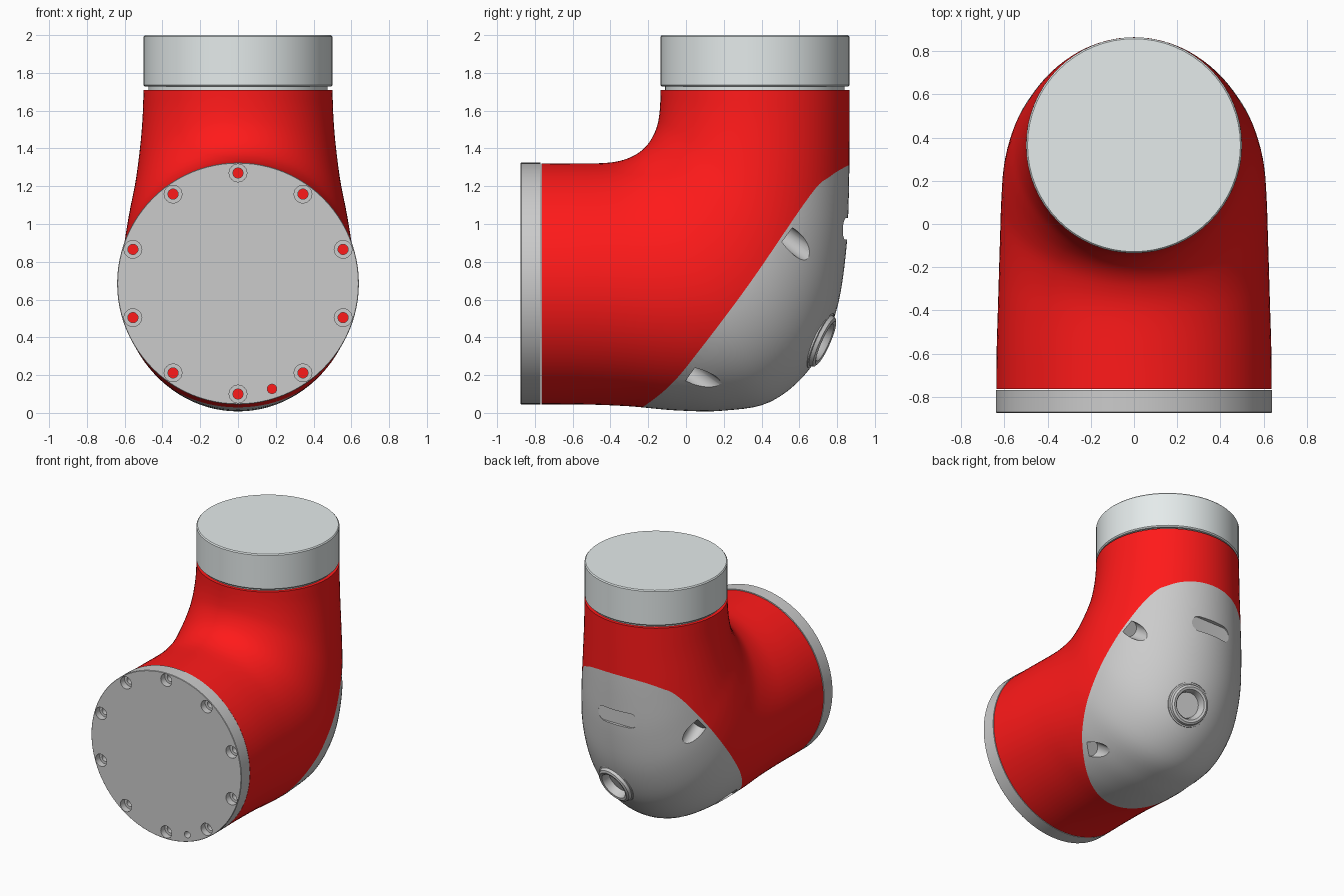
import bpy, bmesh
from math import sin, cos, pi, tau
from mathutils import Vector
from mathutils.bvhtree import BVHTree

if "Cube" in bpy.data.objects:
    bpy.data.objects.remove(bpy.data.objects["Cube"])


def material(name, rgb):
    m = bpy.data.materials.new(name)
    m.diffuse_color = (*rgb, 1)
    m.use_nodes = True
    m.node_tree.nodes["Principled BSDF"].inputs["Base Color"].default_value = m.diffuse_color
    return m


def finish(name, bm, mat=None):
    bmesh.ops.remove_doubles(bm, verts=bm.verts, dist=1e-5)
    bmesh.ops.recalc_face_normals(bm, faces=bm.faces)
    me = bpy.data.meshes.new(name)
    bm.to_mesh(me)
    bm.free()
    ob = bpy.data.objects.new(name, me)
    bpy.context.collection.objects.link(ob)
    if mat:
        me.materials.append(mat)
    return ob


def bridge(bm, rings, caps=True):
    n = len(rings[0])
    for a, b in zip(rings, rings[1:]):
        for i in range(n):
            bm.faces.new((a[i], a[(i + 1) % n], b[(i + 1) % n], b[i]))
    if caps:
        bm.faces.new(rings[0])
        bm.faces.new(rings[-1])


def lathe(name, profile, loc, axis, mat=None, seg=64):
    """Closed solid turned from (radius, height) pairs around an axis."""
    q = Vector(axis).to_track_quat('Z', 'Y')
    bm = bmesh.new()
    rings = [[bm.verts.new(Vector(loc) + q @ Vector((r * cos(tau * i / seg), r * sin(tau * i / seg), h)))
              for i in range(seg)] for r, h in profile]
    bridge(bm, rings)
    return finish(name, bm, mat)


def prism(name, pts, offset):
    bm = bmesh.new()
    a = [bm.verts.new(p) for p in pts]
    b = [bm.verts.new(Vector(p) + Vector(offset)) for p in pts]
    bridge(bm, [a, b])
    return finish(name, bm)


def spline(pts, sub):
    """Catmull-Rom through tuples of any length."""
    P = [Vector(p) for p in pts]
    P = [2 * P[0] - P[1]] + P + [2 * P[-1] - P[-2]]
    out = []
    for i in range(1, len(P) - 2):
        a, b, c, d = P[i - 1:i + 3]
        for k in range(sub):
            t = k / sub
            out.append(0.5 * (2 * b + (c - a) * t + (2 * a - 5 * b + 4 * c - d) * t * t
                              + (3 * b - a - 3 * c + d) * t ** 3))
    return out + [P[-2]]


def cut(ob, cutter, op='DIFFERENCE', keep=False):
    cutter.hide_render = True
    m = ob.modifiers.new('cut', 'BOOLEAN')
    m.operation, m.solver, m.object = op, 'EXACT', cutter
    bpy.context.view_layer.objects.active = ob
    bpy.ops.object.modifier_apply(modifier=m.name)
    if not keep:
        bpy.data.objects.remove(cutter)


red = material('red_paint', (1.0, 0.01, 0.01))
pale = material('pale_metal', (0.78, 0.83, 0.83))

# Elbow stations: inner (y, z), outer (y, z), half width
stations = [
    (-.765, 1.32, -.765, .045, .638), (-.60, 1.32, -.55, .045, .636),
    (-.45, 1.322, -.30, .035, .63), (-.36, 1.332, -.05, .013, .625),
    (-.29, 1.355, .20, .012, .62), (-.24, 1.385, .45, .06, .615),
    (-.20, 1.425, .66, .24, .605), (-.17, 1.475, .79, .52, .58),
    (-.15, 1.53, .845, .83, .547), (-.14, 1.59, .862, 1.15, .522),
    (-.136, 1.65, .865, 1.45, .506), (-.135, 1.71, .865, 1.71, .5)]


def elbow(name, mat=None):
    bm = bmesh.new()
    rings = []
    for iy, iz, oy, oz, w in spline(stations, 5):
        a, b = Vector((0, iy, iz)), Vector((0, oy, oz))
        c, v = (a + b) / 2, (a - b) / 2
        rings.append([bm.verts.new(c + v * cos(tau * i / 96) + Vector((w * sin(tau * i / 96), 0, 0)))
                      for i in range(96)])
    bridge(bm, rings)
    bmesh.ops.recalc_face_normals(bm, faces=bm.faces)
    tree = BVHTree.FromBMesh(bm)
    return finish(name, bm, mat), tree


body, surface = elbow('elbow_housing', red)
cover, _ = elbow('rear_cover')

# Split the elbow along the S-shaped seam
seam = spline([(-.4, -.08), (-.235, .026), (-.08, .15), (.07, .33), (.34, .69),
               (.656, 1.15), (.76, 1.25), (.87, 1.315), (1.0, 1.36)], 6)
outline = [(-1, p[0], p[1]) for p in seam] + [(-1, 1.0, -.3), (-1, -.4, -.3)]
splitter = prism('seam_cutter', outline, (2, 0, 0))
cut(body, splitter, keep=True)
cut(cover, splitter, 'INTERSECT')

# Screw pockets on both sides of the cover
axis = Vector((0, .81, -.586))
for y, z in ((.53, .935), (.03, .215)):
    x = surface.ray_cast(Vector((2, y, z)), Vector((-1, 0, 0)))[0].x
    for s in (1, -1):
        cut(cover, lathe('pocket_cutter', [(.057, 0), (.057, .6)],
                         (s * (x - .03), y, z), axis, seg=32))

# Rear slot
slot = [((.11 if cos(a) > 0 else -.11) + .057 * cos(a), .83, .975 + .057 * sin(a))
        for a in [tau * (i + .5) / 32 for i in range(32)]]
cut(cover, prism('slot_cutter', slot, (0, .3, 0)))

# Round plug in a recess low on the cover
n = Vector((.2, .87, -.45)).normalized()
hit, normal, _, _ = surface.ray_cast(Vector((.1, .72, .38)) + n, -n)
cut(cover, lathe('plug_cutter', [(.158, -.07), (.158, .3)], hit, normal, seg=48))
plug = lathe('cover_plug', [(.157, -.07), (.157, -.015), (.147, -.012), (.14, .008), (.125, .016),
                            (.108, .012), (.098, -.005), (.09, -.045)], hit, normal, seg=48)

# Front flange with ten counterbored holes and one pin hole
flange = lathe('front_flange', [(.64, 0), (.64, .102), (.637, .105)], (0, -.77, .685), (0, -1, 0), seg=96)
for k in range(10):
    a = tau * k / 10
    cut(flange, lathe('hole_cutter', [(.027, -.02), (.027, .055), (.047, .055), (.047, .2)],
                      (.585 * sin(a), -.77, .685 + .585 * cos(a)), (0, -1, 0), seg=24))
cut(flange, lathe('pin_hole_cutter', [(.025, -.02), (.025, .2)], (.18, -.77, .127), (0, -1, 0), seg=24))

# Upper collar and its recessed neck
collar = lathe('top_collar', [(.492, 1.727), (.5, 1.735), (.5, 1.992), (.493, 2.0)],
               (0, .365, 0), (0, 0, 1), pale)
neck = lathe('collar_neck', [(.475, 1.7), (.475, 1.74)], (0, .365, 0), (0, 0, 1), pale)

# Smooth shading with sharp edges
for ob in list(bpy.context.collection.objects):
    bpy.ops.object.select_all(action='DESELECT')
    ob.select_set(True)
    bpy.context.view_layer.objects.active = ob
    bpy.ops.object.shade_smooth_by_angle(angle=pi / 6)
